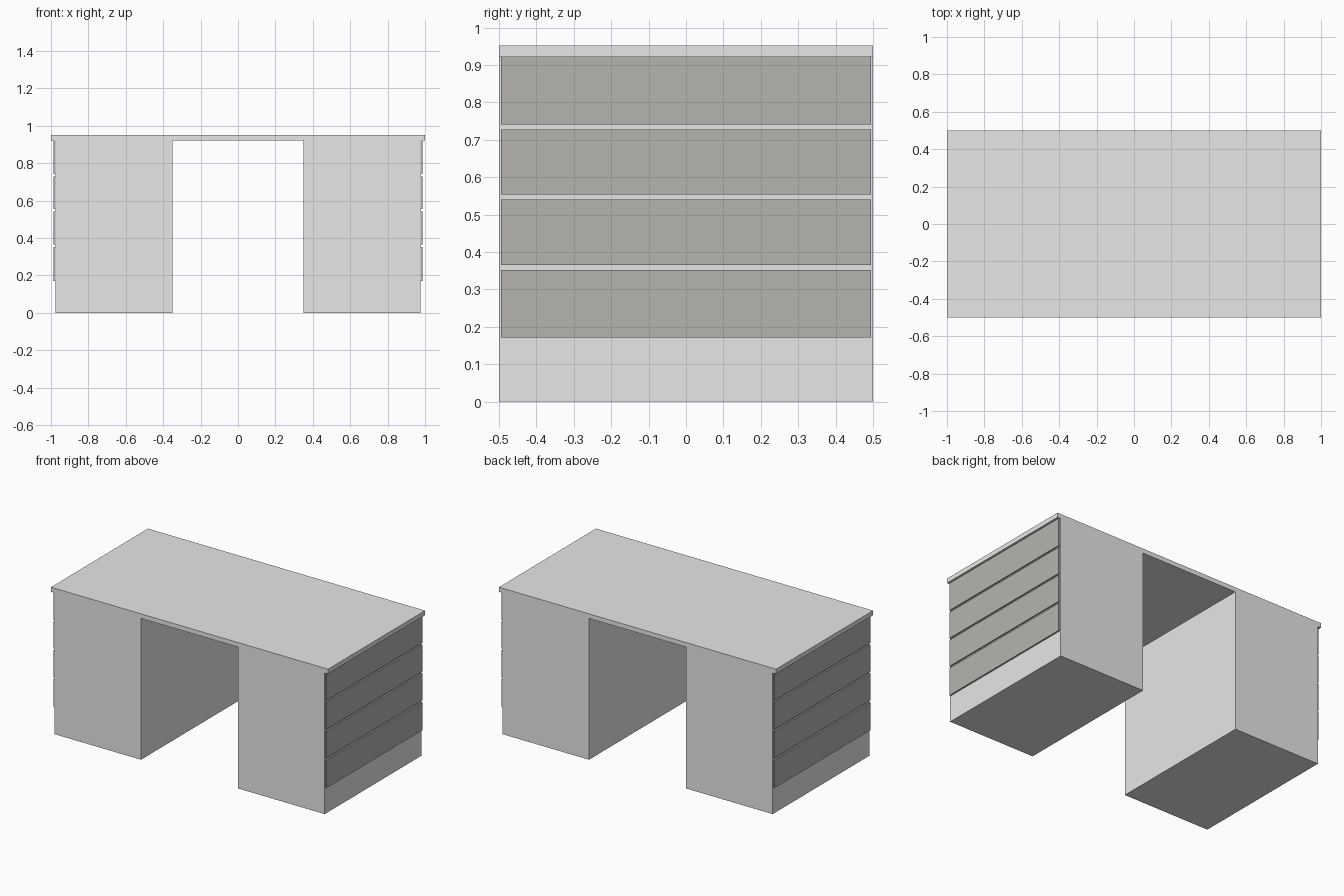
import bpy

if "Cube" in bpy.data.objects:
    bpy.data.objects.remove(bpy.data.objects["Cube"])


def material(name, rgb):
    m = bpy.data.materials.new(name)
    m.diffuse_color = (*rgb, 1)
    m.use_nodes = True
    m.node_tree.nodes["Principled BSDF"].inputs["Base Color"].default_value = m.diffuse_color
    return m


light_grey = material("light grey", (0.8, 0.8, 0.8))
warm_grey = material("warm grey", (0.47, 0.455, 0.43))


def box(name, x, y, z, mat):
    """Box from (min, max) ranges on each axis."""
    bpy.ops.mesh.primitive_cube_add(size=1)
    ob = bpy.context.object
    ob.name = name
    for v in ob.data.vertices:
        v.co = [r[0] if c < 0 else r[1] for c, r in zip(v.co, (x, y, z))]
    ob.data.materials.append(mat)
    return ob


# Desk top
box("desk_top", (-1, 1), (-0.5, 0.5), (0.922, 0.952), light_grey)

# Pedestals with four drawer fronts on each outer side
drawers = [(0.171, 0.352), (0.366, 0.541), (0.554, 0.728), (0.741, 0.922)]
for side, s in (("left", -1), ("right", 1)):
    def span(a, b):
        return tuple(sorted((s * a, s * b)))
    box(f"{side}_pedestal", span(0.35, 0.976), (-0.5, 0.5), (0, 0.922), light_grey)
    for i, z in enumerate(drawers, 1):
        box(f"{side}_drawer_front_{i}", span(0.976, 0.986), (-0.494, 0.494), z, warm_grey)
